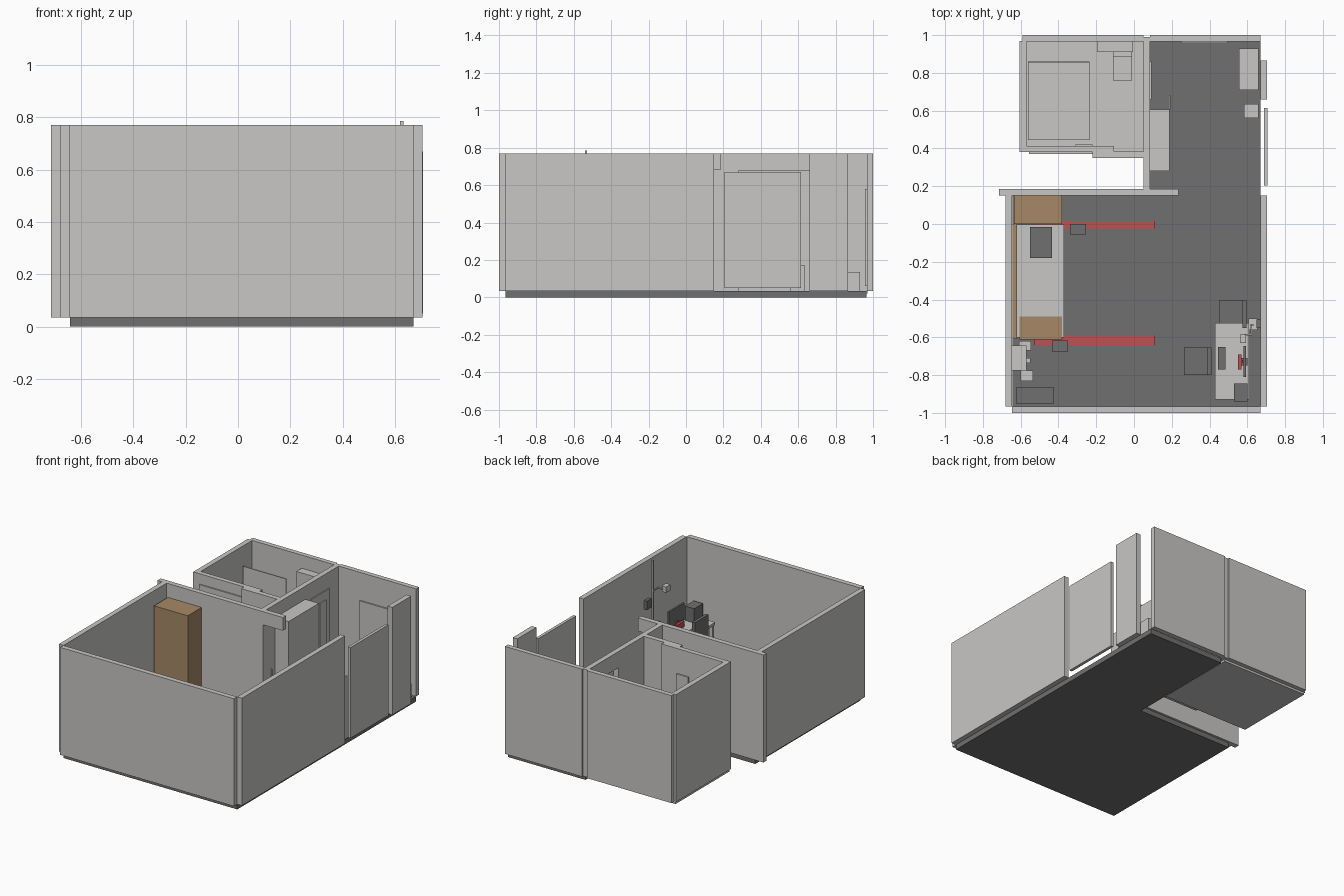
import bpy
import bmesh


def material(name, rgb):
    m = bpy.data.materials.new(name)
    m.diffuse_color = (*rgb, 1)
    return m


LIGHT = material("light_grey", (0.578, 0.571, 0.558))
DARK = material("dark_grey", (0.16, 0.16, 0.165))
WOOD = material("brown_wood", (0.39, 0.25, 0.135))
RED = material("red", (0.53, 0.082, 0.082))

F = 0.035   # floor level
H = 0.77    # wall top


def boxes(name, mat, *spans):
    """One object made of boxes, each given as (x0, x1, y0, y1, z0, z1)."""
    bm = bmesh.new()
    for x0, x1, y0, y1, z0, z1 in spans:
        verts = bmesh.ops.create_cube(bm, size=1)["verts"]
        for v in verts:
            v.co = (x1 if v.co.x > 0 else x0,
                    y1 if v.co.y > 0 else y0,
                    z1 if v.co.z > 0 else z0)
    me = bpy.data.meshes.new(name)
    bm.to_mesh(me)
    bm.free()
    me.materials.append(mat)
    ob = bpy.data.objects.new(name, me)
    bpy.context.collection.objects.link(ob)
    return ob


def slab_floor(name, mat, outline, z0, z1):
    """Flat floor extruded from an outline."""
    bm = bmesh.new()
    face = bm.faces.new([bm.verts.new((x, y, z0)) for x, y in outline])
    top = bmesh.ops.extrude_face_region(bm, geom=[face])["geom"]
    for v in top:
        if isinstance(v, bmesh.types.BMVert):
            v.co.z = z1
    bmesh.ops.recalc_face_normals(bm, faces=bm.faces)
    me = bpy.data.meshes.new(name)
    bm.to_mesh(me)
    bm.free()
    me.materials.append(mat)
    ob = bpy.data.objects.new(name, me)
    bpy.context.collection.objects.link(ob)


def legs(x0, x1, y0, y1, z0, z1, t):
    return [(x, x + t, y, y + t, z0, z1)
            for x in (x0, x1 - t) for y in (y0, y1 - t)]


# Floors
slab_floor("main_floor", DARK, [(-0.643, -0.965), (0.67, -0.965), (0.67, 0.965),
                                (0.085, 0.965), (0.085, 0.17), (-0.643, 0.17)], 0, F)
boxes("bathroom_floor", LIGHT, (-0.60, 0.06, 0.385, 0.97, 0.02, F + 0.004))

# Main room walls
boxes("front_wall", LIGHT, (-0.645, 0.67, -1, -0.965, F, H))
boxes("left_wall", LIGHT, (-0.68, -0.645, -0.965, 0.15, F, H))
boxes("right_wall", LIGHT, (0.67, 0.705, -0.965, 0.15, F, H))
boxes("middle_wall", LIGHT, (-0.715, 0.085, 0.15, 0.185, F, H))
boxes("middle_lintel", LIGHT, (0.085, 0.235, 0.15, 0.185, 0.68, H))

# Hall walls and entrance
boxes("hall_back_wall", LIGHT, (0.085, 0.67, 0.967, 1, F, H))
boxes("hall_pillar", LIGHT, (0.67, 0.705, 0.66, 0.865, F, H))
boxes("entrance_panel", LIGHT, (0.688, 0.708, 0.205, 0.615, 0.05, 0.67))
boxes("hall_wall_panel", LIGHT, (0.25, 0.495, 0.957, 0.967, 0.06, 0.58))
boxes("partition_wall", LIGHT, (0.05, 0.085, 0.185, 0.66, F, H),
      (0.05, 0.085, 0.66, 0.86, 0.66, H), (0.05, 0.085, 0.86, 0.99, F, H))
boxes("bathroom_door", LIGHT, (0.085, 0.092, 0.66, 0.86, F, 0.66))

# Bathroom walls
boxes("bathroom_back_wall", LIGHT, (-0.59, 0.05, 0.967, 1, F, H))
boxes("bathroom_left_wall", LIGHT, (-0.605, -0.57, 0.38, 0.97, F, H))
boxes("bathroom_front_wall", LIGHT, (-0.57, -0.22, 0.38, 0.413, F, H),
      (-0.22, -0.105, 0.35, 0.413, F, H), (-0.105, 0.05, 0.35, 0.385, F, H))
boxes("bathroom_outer_panel", LIGHT, (-0.555, -0.22, 0.371, 0.38, 0.06, 0.7))

# Bathroom fittings
boxes("shower_tray", LIGHT, (-0.56, -0.235, 0.445, 0.86, F, 0.08))
boxes("shower_screen", LIGHT, (-0.56, -0.235, 0.852, 0.86, 0.08, 0.64))
boxes("bathroom_mirror", LIGHT, (-0.31, -0.22, 0.413, 0.421, 0.44, 0.6))
boxes("bathroom_cabinet", LIGHT, (-0.195, -0.005, 0.91, 0.967, 0.48, 0.68))
boxes("toilet", LIGHT, (-0.11, -0.01, 0.76, 0.885, F, 0.17),
      (-0.11, -0.01, 0.885, 0.92, F, 0.27))

# Hall furniture
boxes("hall_wardrobe", LIGHT, (0.085, 0.187, 0.28, 0.607, F, 0.68))
boxes("wardrobe_door", LIGHT, (0.185, 0.194, 0.607, 0.68, F, 0.68))
boxes("shoe_cabinet", LIGHT, (0.555, 0.66, 0.71, 0.93, F, 0.135))
boxes("hall_stool", LIGHT, (0.583, 0.66, 0.56, 0.635, F, 0.17))

# Tall wooden wardrobe and bed
boxes("wooden_wardrobe", WOOD, (-0.635, -0.38, 0, 0.15, F, 0.675))
boxes("bed_frame", WOOD, (-0.643, -0.62, -0.61, 0, F, 0.19),
      (-0.61, -0.375, -0.607, -0.002, F, 0.11))
boxes("mattress", LIGHT, (-0.62, -0.37, -0.60, -0.002, 0.11, 0.17))
boxes("blanket", WOOD, (-0.605, -0.38, -0.612, -0.49, 0.11, 0.177))
boxes("pillow", DARK, (-0.55, -0.435, -0.18, -0.015, 0.17, 0.20))

# Rug with red end stripes, and floor cushions
boxes("rug", DARK, (-0.53, 0.11, -0.66, 0.037, F, 0.041))
boxes("rug_stripes", RED, (-0.53, 0.11, -0.64, -0.59, 0.041, 0.044),
      (-0.53, 0.11, -0.025, 0.017, 0.041, 0.044))
boxes("floor_cushions", DARK, (-0.34, -0.255, -0.055, 0, 0.041, 0.09),
      (-0.435, -0.35, -0.675, -0.617, 0.041, 0.09))

# Side stand and low box by the left wall
boxes("side_stand", LIGHT, (-0.645, -0.57, -0.775, -0.643, F, 0.22),
      (-0.60, -0.535, -0.83, -0.775, F, 0.12),
      (-0.61, -0.545, -0.67, -0.62, F, 0.12),
      (-0.57, -0.548, -0.735, -0.71, 0.12, 0.2))
boxes("low_box", DARK, (-0.625, -0.423, -0.95, -0.865, F, 0.14))

# Desk and desktop items
boxes("desk", LIGHT, (0.43, 0.61, -0.93, -0.523, 0.245, 0.262),
      *legs(0.435, 0.605, -0.925, -0.528, F, 0.245, 0.02))
boxes("monitor", DARK, (0.58, 0.592, -0.81, -0.645, 0.285, 0.40),
      (0.57, 0.60, -0.75, -0.71, 0.262, 0.285))
boxes("keyboard", DARK, (0.445, 0.485, -0.77, -0.65, 0.262, 0.27))
boxes("red_desk_ornament", RED, (0.55, 0.568, -0.77, -0.69, 0.262, 0.30),
      (0.568, 0.578, -0.735, -0.72, 0.262, 0.31))
boxes("computer_tower", DARK, (0.53, 0.60, -0.94, -0.845, 0.262, 0.36))

# Chairs
for label, x, y in (("desk_chair", 0.265, -0.80), ("side_chair", 0.45, -0.55)):
    boxes(label, DARK, (x, x + 0.145, y, y + 0.147, 0.15, 0.17),
          (x + 0.125, x + 0.145, y, y + 0.147, 0.17, 0.375),
          *legs(x, x + 0.145, y, y + 0.147, F, 0.15, 0.015))

# Standing lamp and wall speaker
boxes("lamp_pole", LIGHT, (0.62, 0.632, -0.54, -0.53, F, 0.785))
boxes("lamp_base", LIGHT, (0.605, 0.655, -0.56, -0.50, F, 0.055))
boxes("lamp_head", LIGHT, (0.56, 0.592, -0.63, -0.585, 0.56, 0.60),
      (0.585, 0.625, -0.59, -0.582, 0.575, 0.583),
      (0.618, 0.626, -0.59, -0.53, 0.575, 0.583))
boxes("wall_speaker", DARK, (0.648, 0.67, -0.55, -0.505, 0.45, 0.51))
